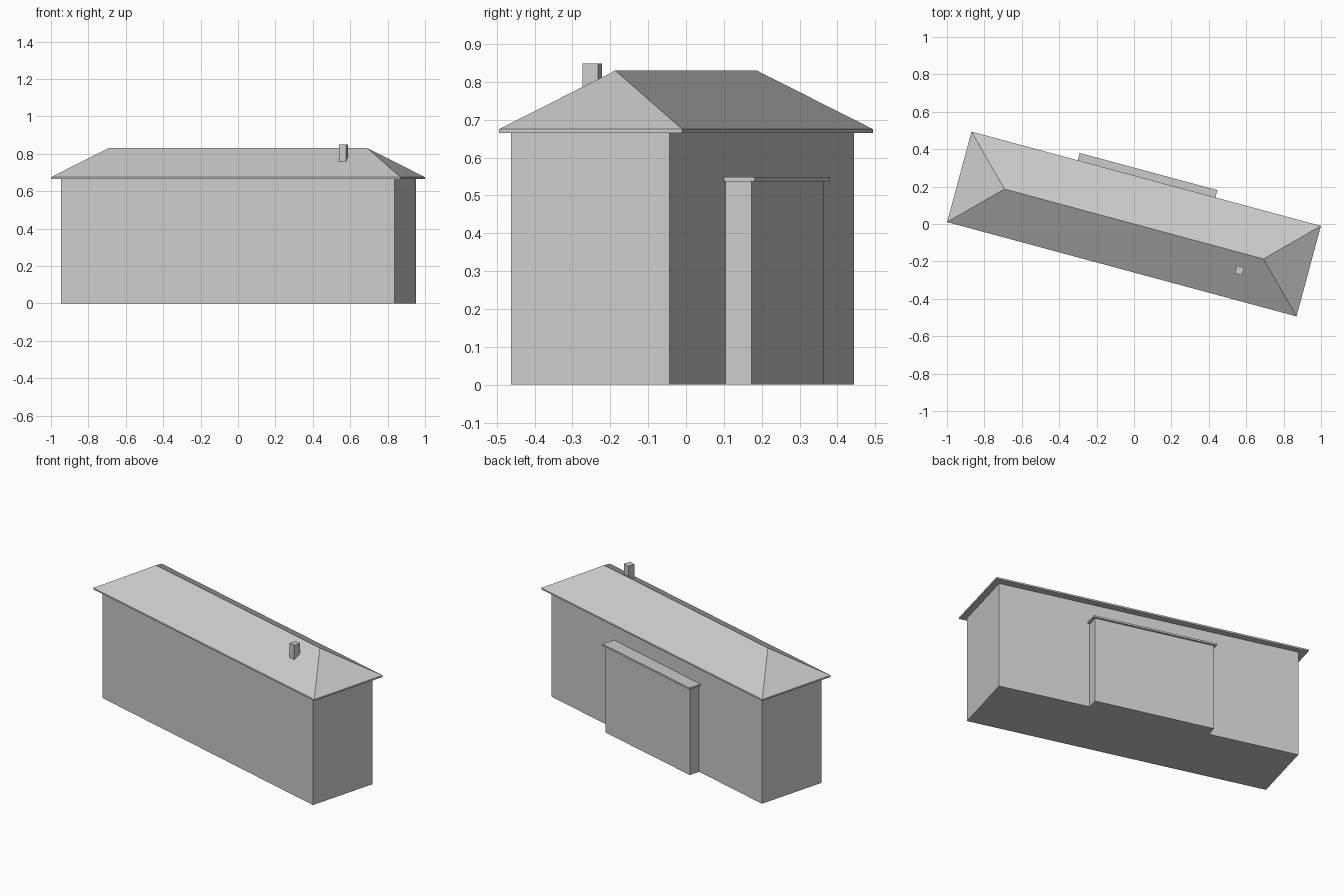
import bpy
import bmesh
from math import radians
from mathutils import Matrix

if "Cube" in bpy.data.objects:
    bpy.data.objects.remove(bpy.data.objects["Cube"], do_unlink=True)

# Single plain grey for the whole building
GREY = (0.6, 0.6, 0.6, 1.0)
grey = bpy.data.materials.new("plain_grey")
grey.use_nodes = True
grey.diffuse_color = GREY
grey.node_tree.nodes["Principled BSDF"].inputs["Base Color"].default_value = GREY

TURN = -15.1  # the building stands at an angle to the axes


def finish(name, bm, turn):
    """Turn the mesh about z and make it an object."""
    bm.transform(Matrix.Rotation(radians(turn), 4, "Z"))
    bmesh.ops.recalc_face_normals(bm, faces=bm.faces)
    mesh = bpy.data.meshes.new(name)
    bm.to_mesh(mesh)
    bm.free()
    mesh.materials.append(grey)
    obj = bpy.data.objects.new(name, mesh)
    bpy.context.collection.objects.link(obj)
    return obj


def box(name, u, v, z, turn=TURN):
    """Box from (low, high) pairs along the length, width and height."""
    bm = bmesh.new()
    bmesh.ops.create_cube(bm, size=1)
    for vert in bm.verts:
        vert.co = [pair[0] if c < 0 else pair[1]
                   for c, pair in zip(vert.co, (u, v, z))]
    return finish(name, bm, turn)


def hip_roof(name, length, width, eave, edge, ridge):
    """Thin eave slab with four slopes of equal run rising to a ridge."""
    bm = bmesh.new()
    corners = [(-length, -width), (length, -width), (length, width), (-length, width)]
    low = [bm.verts.new((x, y, eave)) for x, y in corners]
    top = [bm.verts.new((x, y, edge)) for x, y in corners]
    left, right = [bm.verts.new((s * (length - width), 0, ridge)) for s in (-1, 1)]
    bm.faces.new(low)
    for i in range(4):
        j = (i + 1) % 4
        bm.faces.new((low[i], low[j], top[j], top[i]))
    bm.faces.new((top[0], top[1], right, left))
    bm.faces.new((top[1], top[2], right))
    bm.faces.new((top[2], top[3], left, right))
    bm.faces.new((top[3], top[0], left))
    return finish(name, bm, TURN)


# Main block and its hipped roof
box("main_walls", (-0.92, 0.93), (-0.225, 0.209), (0, 0.666), -15.3)
hip_roof("main_roof", 0.9675, 0.2505, 0.665, 0.675, 0.83)

# Shallow rear bay with a flat slab roof
box("rear_bay_walls", (-0.367, 0.371), (0.15, 0.279), (0, 0.538))
box("rear_bay_roof", (-0.379, 0.383), (0.15, 0.291), (0.537, 0.548))

# Chimney on the front slope
box("chimney", (0.589, 0.629), (-0.114, -0.071), (0.74, 0.849))
